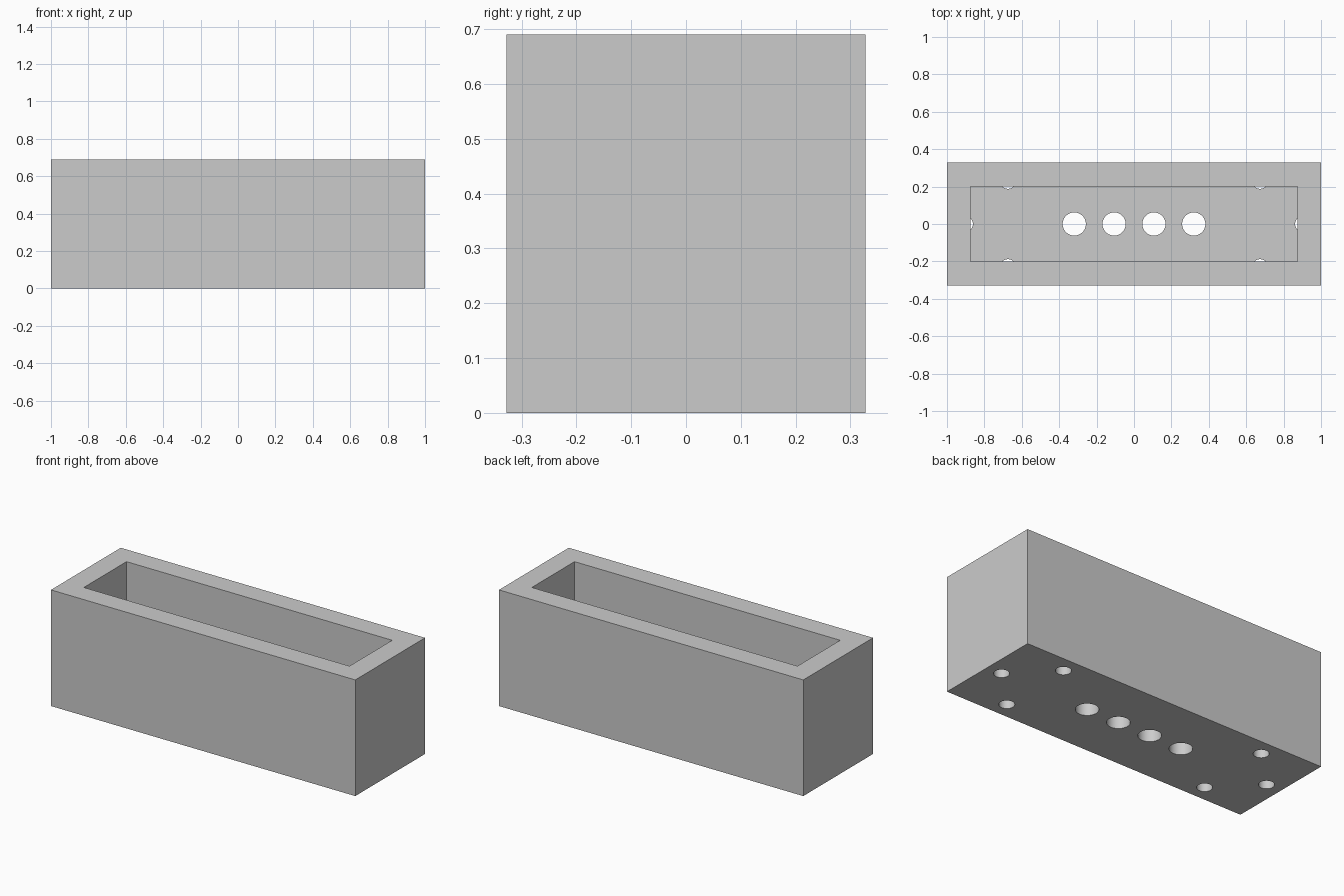
import bpy
import bmesh
from mathutils import Matrix

if "Cube" in bpy.data.objects:
    bpy.data.objects.remove(bpy.data.objects["Cube"], do_unlink=True)

LENGTH, WIDTH, HEIGHT = 2.0, 0.655, 0.69
WALL = 0.127
FLOOR = 0.127

grey = bpy.data.materials.new("plain grey")
grey.use_nodes = True
grey.diffuse_color = (0.6, 0.6, 0.6, 1)
grey.node_tree.nodes["Principled BSDF"].inputs["Base Color"].default_value = (0.6, 0.6, 0.6, 1)


def add_object(name, bm):
    mesh = bpy.data.meshes.new(name)
    bm.to_mesh(mesh)
    bm.free()
    mesh.materials.append(grey)
    obj = bpy.data.objects.new(name, mesh)
    bpy.context.collection.objects.link(obj)
    return obj


def box(name, size, bottom):
    bm = bmesh.new()
    place = Matrix.Translation((0, 0, bottom + size[2] / 2)) @ Matrix.Diagonal((*size, 1))
    bmesh.ops.create_cube(bm, size=1, matrix=place)
    return add_object(name, bm)


def add_hole(bm, x, y, radius, depth):
    # Upright cylinder reaching from below the base up to the given depth
    below = 0.1
    bmesh.ops.create_cone(bm, cap_ends=True, segments=48, radius1=radius, radius2=radius,
                          depth=depth + below,
                          matrix=Matrix.Translation((x, y, (depth - below) / 2)))


# Solid block and the open cavity
planter = box("planter_box", (LENGTH, WIDTH, HEIGHT), 0)
cavity = box("cavity_cutter", (LENGTH - 2 * WALL, WIDTH - 2 * WALL, HEIGHT), FLOOR)

# Row of drain holes and the smaller fixing holes under the walls
bm = bmesh.new()
for i in range(4):
    add_hole(bm, (i - 1.5) * 0.213, 0, 0.062, FLOOR + 0.1)
for side in (-1, 1):
    add_hole(bm, side * 0.903, 0, 0.042, FLOOR + 0.01)
    for end in (-1, 1):
        add_hole(bm, end * 0.674, side * 0.23, 0.042, FLOOR + 0.01)
holes = add_object("hole_cutter", bm)

# Cut and keep the finished mesh
for cutter in (cavity, holes):
    cutter.hide_render = True
    mod = planter.modifiers.new(cutter.name, "BOOLEAN")
    mod.operation = "DIFFERENCE"
    mod.solver = "EXACT"
    mod.object = cutter
graph = bpy.context.evaluated_depsgraph_get()
finished = bpy.data.meshes.new_from_object(planter.evaluated_get(graph))
planter.modifiers.clear()
planter.data = finished
for cutter in (cavity, holes):
    bpy.data.objects.remove(cutter, do_unlink=True)

# Smooth hole walls, sharp box edges
bpy.ops.object.select_all(action="DESELECT")
planter.select_set(True)
bpy.context.view_layer.objects.active = planter
bpy.ops.object.shade_smooth_by_angle()
